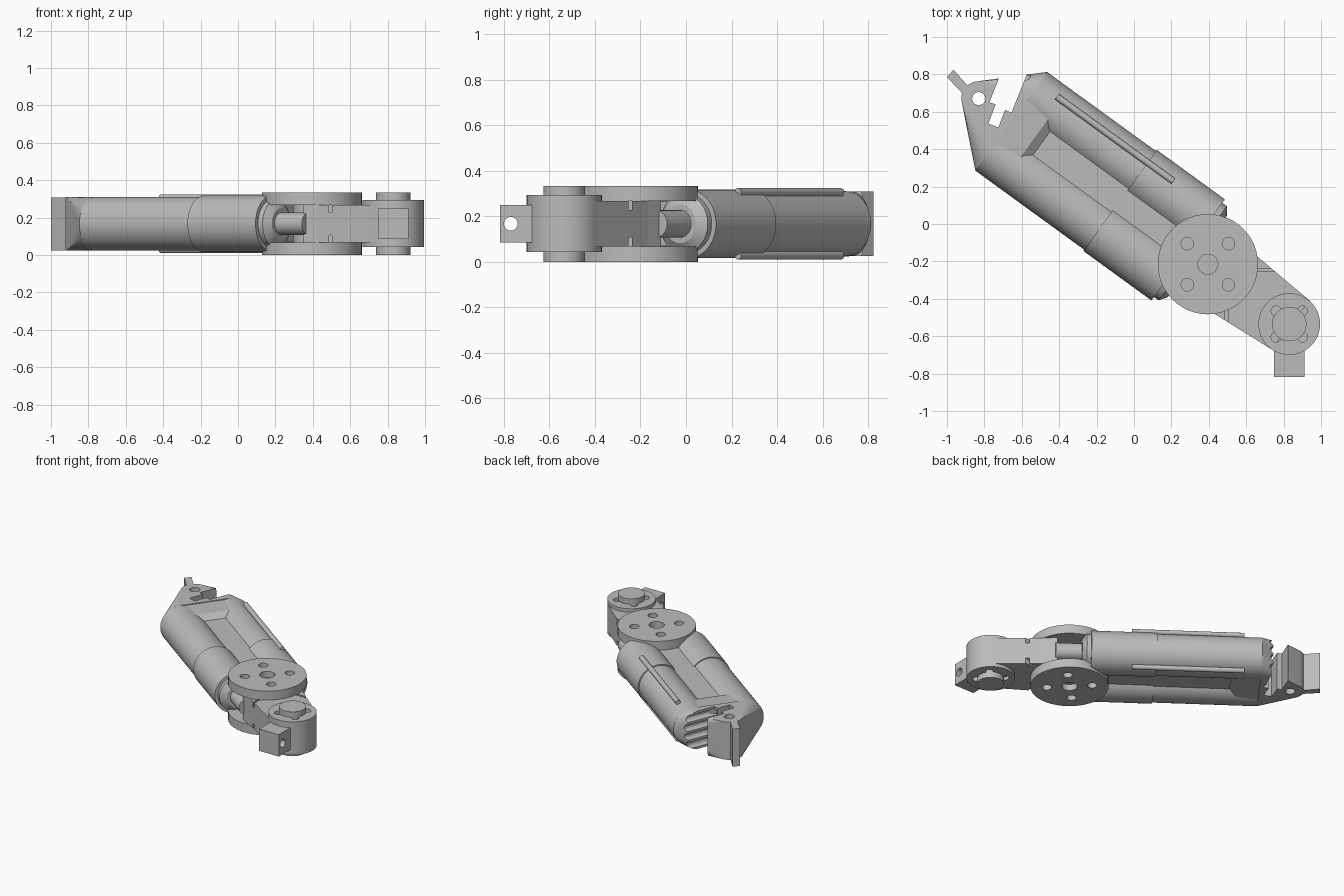
import bpy, bmesh, math
from mathutils import Matrix, Vector

if "Cube" in bpy.data.objects:
    bpy.data.objects.remove(bpy.data.objects["Cube"], do_unlink=True)

grey = bpy.data.materials.new("plain_grey")
grey.use_nodes = True
COLOUR = (0.5, 0.5, 0.5, 1)
grey.diffuse_color = COLOUR
grey.node_tree.nodes["Principled BSDF"].inputs["Base Color"].default_value = COLOUR

MID = 0.167                      # height of the centre plane
HUB = Vector((0.395, -0.215))    # axis of the big discs
JOINT = Vector((0.83, -0.535))   # axis of the end joint
HINGE = Vector((-0.83, 0.67))    # axis of the rear hinge
# Arm frame: x runs along the barrels, y across them, z = 0 at the centre plane
ARM = Matrix.Translation((HUB.x, HUB.y, MID)) @ Matrix.Rotation(math.radians(-36), 4, 'Z')
FLAT = Matrix.Translation((0, 0, MID))


def finish(name, bm, matrix=FLAT):
    bm.transform(matrix)
    bmesh.ops.recalc_face_normals(bm, faces=bm.faces)
    mesh = bpy.data.meshes.new(name)
    bm.to_mesh(mesh)
    bm.free()
    obj = bpy.data.objects.new(name, mesh)
    bpy.context.collection.objects.link(obj)
    mesh.materials.append(grey)
    return obj


def activate(obj):
    bpy.ops.object.select_all(action='DESELECT')
    obj.select_set(True)
    bpy.context.view_layer.objects.active = obj


def smooth(obj):
    activate(obj)
    bpy.ops.object.shade_smooth_by_angle(angle=math.radians(30))


def rod(name, a, b, r, matrix=FLAT, sides=48):
    """Cylinder from point a to point b."""
    a, b = Vector(a), Vector(b)
    turn = (b - a).to_track_quat('Z', 'Y').to_matrix().to_4x4()
    bm = bmesh.new()
    bmesh.ops.create_cone(bm, cap_ends=True, segments=sides, radius1=r, radius2=r,
                          depth=(b - a).length,
                          matrix=Matrix.Translation((a + b) / 2) @ turn)
    return finish(name, bm, matrix)


def upright(name, centre, r, low, high):
    return rod(name, (*centre, low), (*centre, high), r)


def prism(name, outline, low, high, matrix=FLAT):
    """Outline in x and y, extruded in z."""
    bm = bmesh.new()
    face = bm.faces.new([bm.verts.new((x, y, low)) for x, y in outline])
    out = bmesh.ops.extrude_face_region(bm, geom=[face])
    moved = [g for g in out["geom"] if isinstance(g, bmesh.types.BMVert)]
    bmesh.ops.translate(bm, verts=moved, vec=(0, 0, high - low))
    return finish(name, bm, matrix)


def box(name, centre, size):
    bm = bmesh.new()
    bmesh.ops.create_cube(bm, size=1, matrix=Matrix.Translation(centre) @ Matrix.Diagonal((*size, 1)))
    return finish(name, bm)


def lathe(name, profile, v, sides=64):
    """Profile of (along, radius) spun round an axis parallel to the arm."""
    bm = bmesh.new()
    verts = [bm.verts.new((u, 0, r)) for u, r in profile]
    edges = [bm.edges.new(pair) for pair in zip(verts, verts[1:])]
    bmesh.ops.spin(bm, geom=verts + edges, axis=(1, 0, 0), cent=(0, 0, 0),
                   angle=math.tau, steps=sides)
    bmesh.ops.remove_doubles(bm, verts=bm.verts, dist=0.0001)
    return finish(name, bm, ARM @ Matrix.Translation((0, v, 0)))


def cut(obj, cutters):
    for c in cutters:
        c.hide_render = True
        mod = obj.modifiers.new("cut", 'BOOLEAN')
        mod.operation, mod.solver, mod.object = 'DIFFERENCE', 'EXACT', c
        activate(obj)
        bpy.ops.object.modifier_apply(modifier=mod.name)
        bpy.data.objects.remove(c, do_unlink=True)


SPREAD, REAR = 0.183, -1.30

# Twin barrels, each with a sleeve, collar and piston rod
profile = [(REAR, 0), (REAR, 0.143), (-0.58, 0.143), (-0.58, 0.151), (-0.13, 0.151),
           (-0.13, 0.128), (-0.1, 0.128), (-0.07, 0.085), (-0.07, 0.06), (0.11, 0.06), (0.11, 0)]
for side, label in ((-1, "right"), (1, "left")):
    smooth(lathe(label + "_barrel", profile, side * SPREAD))

# Web between the barrels, with a ramp up to the rear bridge
web = [(-1.31, 0.138), (-1.147, 0.13), (-1.1, 0.097), (-0.15, 0.097)]
web += [(u, -z) for u, z in reversed(web)]
prism("web", web, -SPREAD, SPREAD, ARM @ Matrix.Rotation(math.radians(90), 4, 'X'))

# Rails above and below the left barrel
for z, label in ((0.139, "upper"), (-0.139, "lower")):
    smooth(rod(label + "_rail", (-1.18, 0.25, z), (-0.41, 0.25, z), 0.018, ARM, 16))

# Rear head: hull round the hinge, claw tip and both barrel ends
bm = bmesh.new()
to_arm = ARM.inverted() @ FLAT
for i in range(48):
    c, s = math.cos(math.tau * i / 48), math.sin(math.tau * i / 48)
    for side in (-1, 1):
        bm.verts.new((REAR, side * SPREAD + 0.143 * c, 0.143 * s))
        bm.verts.new(to_arm @ Vector((HINGE.x + 0.093 * c, HINGE.y + 0.093 * s, side * 0.142)))
for z in (-0.142, 0.142):
    bm.verts.new(to_arm @ Vector((-0.725, 0.773, z)))
    bm.verts.new((-1.376, 0.234, z * 0.75))
hull = bmesh.ops.convex_hull(bm, input=bm.verts)
bmesh.ops.delete(bm, geom=[g for g in hull["geom_interior"] if isinstance(g, bmesh.types.BMVert)],
                 context='VERTS')
head = finish("rear_head", bm, ARM)
notch = [(-0.71, 0.81), (-0.773, 0.65), (-0.74, 0.64), (-0.778, 0.537), (-0.725, 0.516),
         (-0.69, 0.61), (-0.655, 0.596), (-0.565, 0.82)]
grooves = [rod("groove_cutter", (-0.67, 0.56, z), (-0.56, 0.834, z), 0.025, sides=16)
           for z in (-0.1, -0.033, 0.033, 0.1)]
cut(head, [prism("notch_cutter", notch, -0.3, 0.3),
           upright("hinge_cutter", HINGE, 0.035, -0.3, 0.3)] + grooves)
smooth(head)

# Rear tab
prism("rear_tab", [(-1, 0.785), (-0.965, 0.825), (-0.885, 0.735), (-0.91, 0.69)], -0.142, 0.142)

# Big discs with shallow bolt holes and a centre hole
for side, label in ((1, "top"), (-1, "bottom")):
    disc = upright(label + "_disc", HUB, 0.268, side * 0.1, side * 0.167)
    cutters = [upright("hole", HUB, 0.053, side * 0.12, side * 0.2)]
    for dx in (-0.11, 0.11):
        for dy in (-0.11, 0.11):
            cutters.append(upright("hole", HUB + Vector((dx, dy)), 0.033, side * 0.12, side * 0.2))
    cut(disc, cutters)
    smooth(disc)
smooth(upright("hub", HUB, 0.1, -0.101, 0.101))

# Link from the hub to the end joint, with slits in two sides
link = prism("link", [(0.35, -0.44), (0.59, -0.11), (0.655, -0.17), (0.94, -0.41),
                      (0.735, -0.67), (0.43, -0.48)], -0.1, 0.1)
slits = []
for z in (-0.09, 0.09):
    slits.append(box("slit", (0.495, -0.52, z), (0.016, 0.18, 0.06)))
    slits.append(box("slit", (0.72, -0.245, z), (0.18, 0.016, 0.06)))
cut(link, slits)

# End joint with bolt holes and a through pin
joint = upright("end_joint", JOINT, 0.165, -0.124, 0.126)
cut(joint, [upright("hole", JOINT + Vector((dx, dy)), 0.027, side * 0.09, side * 0.2)
            for dx in (-0.07, 0.07) for dy in (-0.07, 0.07) for side in (-1, 1)])
smooth(joint)
smooth(upright("joint_pin", JOINT, 0.092, -0.167, 0.167))

# Square lug with a cross hole
lug = box("end_lug", (JOINT.x, -0.73, 0), (0.165, 0.175, 0.165))
cut(lug, [rod("hole", (0.6, -0.77, 0), (1.1, -0.77, 0), 0.03)])
smooth(lug)
